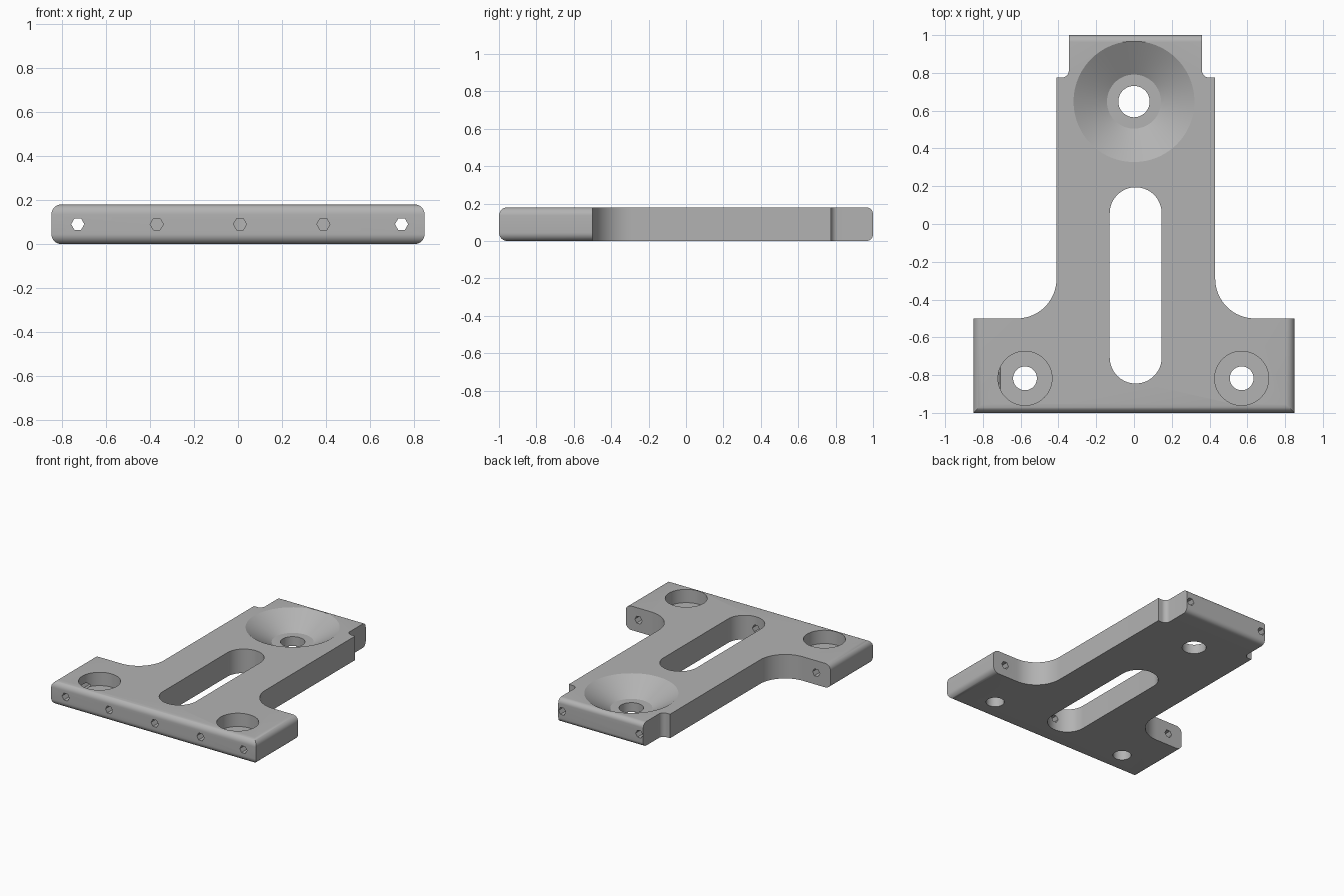
import bpy
import bmesh
from math import sin, cos, pi, radians
from mathutils import Matrix, Vector

THICK = 0.18
MID = THICK / 2

old = bpy.data.objects.get("Cube")
if old:
    bpy.data.objects.remove(old, do_unlink=True)

grey = bpy.data.materials.new("plain_grey")
grey.use_nodes = True
colour = (0.45, 0.45, 0.45, 1)
grey.diffuse_color = colour
grey.node_tree.nodes["Principled BSDF"].inputs["Base Color"].default_value = colour


def arc(cx, cy, r, start, end, steps):
    """Points along an arc, angles in degrees."""
    angles = [radians(start + (end - start) * i / steps) for i in range(steps + 1)]
    return [(cx + r * cos(a), cy + r * sin(a)) for a in angles]


def make_object(name, bm):
    bmesh.ops.recalc_face_normals(bm, faces=bm.faces)
    mesh = bpy.data.meshes.new(name)
    bm.to_mesh(mesh)
    bm.free()
    mesh.materials.append(grey)
    obj = bpy.data.objects.new(name, mesh)
    bpy.context.collection.objects.link(obj)
    return obj


def extrude_outline(points, z0, z1):
    bm = bmesh.new()
    face = bm.faces.new([bm.verts.new((x, y, z0)) for x, y in points])
    new = bmesh.ops.extrude_face_region(bm, geom=[face])["geom"]
    verts = [v for v in new if isinstance(v, bmesh.types.BMVert)]
    bmesh.ops.translate(bm, verts=verts, vec=(0, 0, z1 - z0))
    return bm


def turned(name, x, y, profile, sides=64):
    """Closed solid of revolution from (radius, z) pairs."""
    bm = bmesh.new()
    rings = [[bm.verts.new((x + r * cos(2 * pi * i / sides),
                            y + r * sin(2 * pi * i / sides), z))
              for i in range(sides)] for r, z in profile]
    for low, high in zip(rings, rings[1:]):
        for i in range(sides):
            j = (i + 1) % sides
            bm.faces.new((low[i], low[j], high[j], high[i]))
    bm.faces.new(rings[0])
    bm.faces.new(rings[-1])
    return make_object(name, bm)


def hex_drill(name, x, y0, y1):
    """Six-sided drill along y, corners pointing sideways."""
    bm = bmesh.new()
    spin = Matrix.Translation((x, (y0 + y1) / 2, MID)) @ Matrix.Rotation(pi / 2, 4, 'X')
    bmesh.ops.create_cone(bm, cap_ends=True, segments=6, radius1=0.03, radius2=0.03,
                          depth=y1 - y0, matrix=spin)
    centre = Vector((x, 0, MID))
    # Turn so that a corner lies on the horizontal axis
    if not any(abs(v.co.z - MID) < 1e-4 for v in bm.verts):
        bmesh.ops.rotate(bm, verts=bm.verts, cent=centre,
                         matrix=Matrix.Rotation(pi / 6, 3, 'Y'))
    return make_object(name, bm)


# Plate outline: wide base, filleted stem, narrower head
outline = [(-0.85, -1), (0.85, -1), (0.85, -0.5)]
outline += arc(0.64, -0.29, 0.21, 270, 180, 16)
outline += [(0.43, 0.775)]
outline += arc(0.397, 0.812, 0.037, 270, 180, 8)
outline += [(0.36, 1), (-0.345, 1)]
outline += arc(-0.382, 0.812, 0.037, 0, -90, 8)
outline += [(-0.41, 0.775)]
outline += arc(-0.62, -0.29, 0.21, 0, -90, 16)
outline += [(-0.85, -0.5)]
bm = extrude_outline(outline, 0, THICK)

# Round the long edges of the base ends and the head end
for radius, axis in ((0.045, 0), (0.036, 1)):
    limit = (0.85, 1)[axis]
    edges = [e for e in bm.edges
             if abs(e.verts[0].co.z - e.verts[1].co.z) < 1e-5
             and all((abs(v.co.x) if axis == 0 else v.co.y) > limit - 1e-4 for v in e.verts)]
    bmesh.ops.bevel(bm, geom=edges, offset=radius, segments=8, profile=0.5, affect='EDGES')
plate = make_object("bracket_plate", bm)

# Long slot in the stem
slot = arc(0.009, 0.057, 0.1375, 0, 180, 32) + arc(0.009, -0.707, 0.1375, 180, 360, 32)
cutters = [make_object("slot_cutter", extrude_outline(slot, -0.1, 0.3))]

# Conical countersink in the head
slope = (0.32 - 0.143) / 0.11
cutters.append(turned("countersink_cutter", 0, 0.648, [
    (0.083, -0.1), (0.083, 0.07), (0.143, 0.07),
    (0.32 + 0.02 * slope, THICK + 0.02)], 96))

# Counterbored holes in the base
for x in (-0.577, 0.57):
    cutters.append(turned("counterbore_cutter", x, -0.817, [
        (0.063, -0.1), (0.063, 0.08), (0.143, 0.08), (0.143, 0.3)]))

# Small hexagonal holes: through the base, into the slot, and blind ones
for x, y0, y1 in ((-0.73, -1.1, -0.4), (0.745, -1.1, -0.4), (0.009, -1.1, -0.7),
                  (-0.37, -1.1, -0.85), (0.389, -1.1, -0.85),
                  (-0.312, 0.9, 1.1), (0.327, 0.9, 1.1)):
    cutters.append(hex_drill("hex_hole_cutter", x, y0, y1))

# Cut everything from the plate
bpy.ops.object.select_all(action='DESELECT')
bpy.context.view_layer.objects.active = plate
plate.select_set(True)
for cutter in cutters:
    mod = plate.modifiers.new("cut", 'BOOLEAN')
    mod.operation = 'DIFFERENCE'
    mod.solver = 'EXACT'
    mod.object = cutter
    bpy.ops.object.modifier_apply(modifier=mod.name)
    bpy.data.objects.remove(cutter, do_unlink=True)

bpy.ops.object.shade_smooth_by_angle(angle=radians(30))
